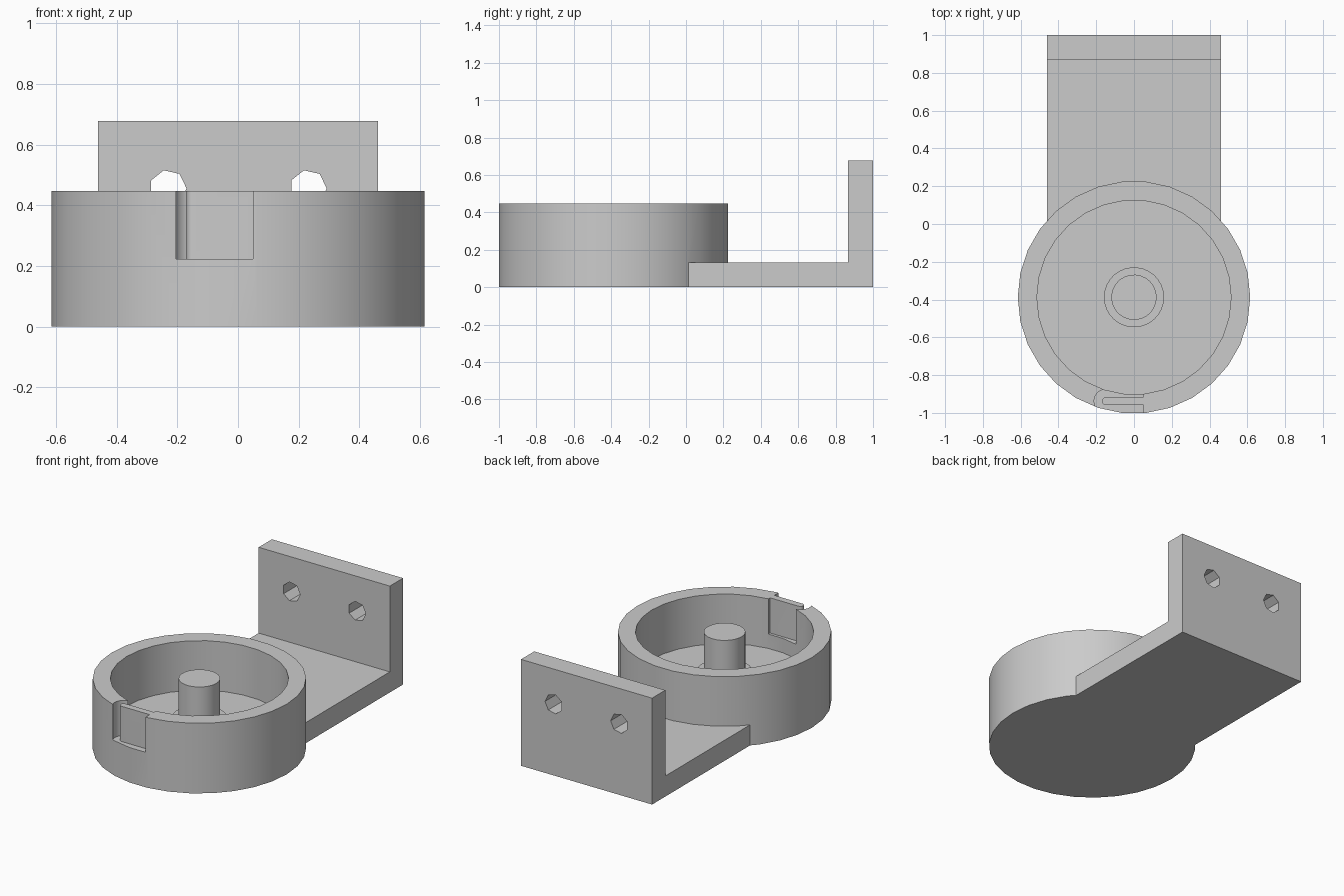
import bpy, bmesh
from math import sin, cos, pi, radians
from mathutils import Vector

if "Cube" in bpy.data.objects:
    bpy.data.objects.remove(bpy.data.objects["Cube"])

R = 0.6154                      # cup outer radius
CY = -1 + R * cos(radians(6))   # cup centre
FLOOR, RIM = 0.131, 0.4465      # floor thickness and cup height
HALF_W = 0.4615                 # half width of the bracket

grey = bpy.data.materials.new("plain grey")
grey.use_nodes = True
grey.diffuse_color = (0.6, 0.6, 0.6, 1)
grey.node_tree.nodes["Principled BSDF"].inputs["Base Color"].default_value = (0.6, 0.6, 0.6, 1)


def prism(name, points, start, depth):
    """Extrude a closed outline of 3D points along a vector."""
    bm = bmesh.new()
    face = bm.faces.new([bm.verts.new(Vector(start) + Vector(p)) for p in points])
    new = bmesh.ops.extrude_face_region(bm, geom=[face])["geom"]
    bmesh.ops.translate(bm, vec=depth, verts=[v for v in new if isinstance(v, bmesh.types.BMVert)])
    bmesh.ops.recalc_face_normals(bm, faces=bm.faces)
    mesh = bpy.data.meshes.new(name)
    bm.to_mesh(mesh)
    bm.free()
    mesh.materials.append(grey)
    obj = bpy.data.objects.new(name, mesh)
    bpy.context.collection.objects.link(obj)
    return obj


def arc(radius, start, end, steps):
    angles = [radians(start + (end - start) * i / steps) for i in range(steps + 1)]
    return [(radius * cos(a), radius * sin(a)) for a in angles]


def cylinder(name, radius, sides, z0, z1):
    ring = arc(radius, 0, 360, sides)[:-1]
    return prism(name, [(x, y, 0) for x, y in ring], (0, CY, z0), (0, 0, z1 - z0))


def combine(target, tool, operation):
    mod = target.modifiers.new(operation.lower(), "BOOLEAN")
    mod.operation, mod.solver, mod.object = operation, "EXACT", tool
    bpy.context.view_layer.objects.active = target
    bpy.ops.object.modifier_apply(modifier=mod.name)
    bpy.data.objects.remove(tool)


# L-shaped bracket, joined to the cup
body = cylinder("cup_and_bracket", R, 30, 0, RIM)
side = [(-0.15, 0), (1, 0), (1, 0.677), (0.867, 0.677), (0.867, FLOOR), (-0.15, FLOOR)]
bracket = prism("bracket", [(0, y, z) for y, z in side], (-HALF_W, 0, 0), (2 * HALF_W, 0, 0))
combine(body, bracket, "UNION")

# Cup cavity
combine(body, cylinder("cavity_cutter", 0.514, 30, FLOOR, 0.6), "DIFFERENCE")

# Slot in the front wall, running around a thin tongue
outer = arc(0.0635, 90, 270, 12)
inner = arc(0.021, 270, 90, 12)
end = 0.198
outline = [(end, 0.0635)] + outer + [(end, -0.0635), (end, -0.021)] + inner + [(end, 0.021)]
slot = prism("slot_cutter", [(x, y, 0) for x, y in outline], (-0.148, -0.938, 0.2224), (0, 0, 0.4))
combine(body, slot, "DIFFERENCE")

# Screw holes through the upright
for x in (-0.231, 0.231):
    ring = arc(0.0615, 0, 360, 7)[:-1]
    hole = prism("hole_cutter", [(a, 0, b) for a, b in ring], (x, 0.8, 0.455), (0, 0.3, 0))
    combine(body, hole, "DIFFERENCE")

# Centre post with a low collar
collar = cylinder("post_collar", 0.159, 30, FLOOR, 0.2)
post = cylinder("centre_post", 0.12, 25, FLOOR, RIM)

# Smooth round walls, crisp edges
bpy.ops.object.select_all(action="DESELECT")
for obj in (body, collar, post):
    obj.select_set(True)
bpy.context.view_layer.objects.active = body
bpy.ops.object.shade_smooth_by_angle(angle=radians(30))
